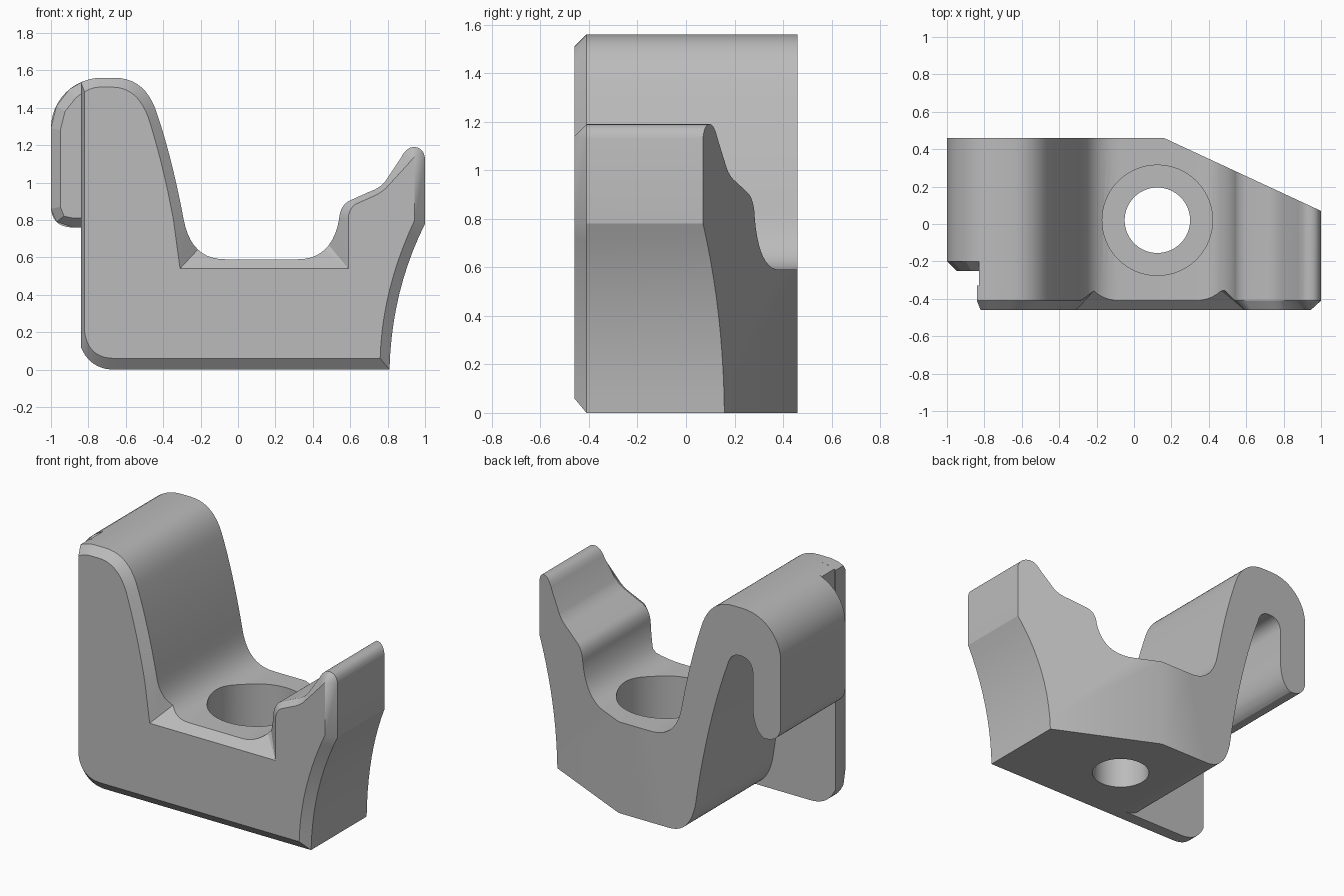
import bpy, bmesh, math
from mathutils import Vector

if "Cube" in bpy.data.objects:
    bpy.data.objects.remove(bpy.data.objects["Cube"])

grey = bpy.data.materials.new("grey_metal")
grey.diffuse_color = (0.5, 0.5, 0.5, 1)
grey.use_nodes = True
grey.node_tree.nodes["Principled BSDF"].inputs["Base Color"].default_value = grey.diffuse_color


def bez(a, b, c, n=10):
    """Quadratic curve through a and c, pulled toward b."""
    a, b, c = Vector(a), Vector(b), Vector(c)
    return [tuple(a * (1 - t) ** 2 + b * 2 * t * (1 - t) + c * t * t)
            for t in (i / n for i in range(n + 1))]


def path(segs):
    return [p for s in segs for p in bez(*s)]


def at(pts, y):
    return [(x, y, z) for x, z in pts]


def loft(name, rings, cut=None):
    """Skin matching rings, cap both ends, optionally slice off one side of a plane."""
    bm = bmesh.new()
    vs = [[bm.verts.new(p) for p in r] for r in rings]
    n = len(rings[0])
    for r, s in zip(vs, vs[1:]):
        for i in range(n):
            j = (i + 1) % n
            bm.faces.new((r[i], r[j], s[j], s[i]))
    bm.faces.new(vs[0])
    bm.faces.new(vs[-1][::-1])
    bmesh.ops.remove_doubles(bm, verts=bm.verts, dist=0.0005)
    bmesh.ops.recalc_face_normals(bm, faces=bm.faces)
    if cut:
        res = bmesh.ops.bisect_plane(bm, geom=bm.verts[:] + bm.edges[:] + bm.faces[:],
                                     plane_co=cut[0], plane_no=cut[1], clear_outer=True)
        edges = [e for e in res["geom_cut"] if isinstance(e, bmesh.types.BMEdge)]
        bmesh.ops.holes_fill(bm, edges=edges, sides=0)
        bmesh.ops.recalc_face_normals(bm, faces=bm.faces)
    me = bpy.data.meshes.new(name)
    bm.to_mesh(me)
    bm.free()
    me.materials.append(grey)
    ob = bpy.data.objects.new(name, me)
    bpy.context.collection.objects.link(ob)
    return ob


def activate(ob):
    bpy.ops.object.select_all(action='DESELECT')
    ob.select_set(True)
    bpy.context.view_layer.objects.active = ob


def subtract(ob, cutter):
    m = ob.modifiers.new("cut", 'BOOLEAN')
    m.operation, m.solver, m.object = 'DIFFERENCE', 'EXACT', cutter
    activate(ob)
    bpy.ops.object.modifier_apply(modifier=m.name)
    bpy.data.objects.remove(cutter)


def cylinder(r, z0, z1):
    bpy.ops.mesh.primitive_cylinder_add(vertices=64, radius=r, depth=z1 - z0,
                                        location=(0.125, 0.02, (z0 + z1) / 2))
    ob = bpy.context.object
    ob.data.materials.append(grey)
    return ob


# Upper outline shared by body and front plate, right foot to arm top
outline = [
    ((.81, 0), (.82, .42), (1, .78)),
    ((1, 1.13), (.99, 1.19), (.94, 1.19)),
    ((.94, 1.19), (.9, 1.19), (.87, 1.13)),
    ((.79, 1.01), (.76, .97), (.7, .95)),
    ((.6, .905), (.545, .88), (.54, .8)),
    ((.54, .8), (.5, .59), (.32, .59)),
    ((-.07, .59), (-.25, .59), (-.29, .8)),
    ((-.29, .8), (-.35, 1.12), (-.43, 1.36)),
    ((-.43, 1.36), (-.49, 1.56), (-.66, 1.56)),
]

# Hook: over the top, round the tip, up the slot and down the arm
crown = [(-.73 + .27 * math.cos(a), 1.29 + .27 * math.sin(a))
         for a in (math.pi / 2 * (1 + i / 12) for i in range(13))]
tip = path([((-1, .86), (-.99, .76), (-.88, .76)), ((-.88, .76), (-.8, .8), (-.8, .96))])
slot = path([((-.8, 1.17), (-.79, 1.25), (-.71, 1.25)),
             ((-.71, 1.25), (-.64, 1.25), (-.62, 1.17)),
             ((-.62, 1.17), (-.47, .75), (-.39, .2)),
             ((-.39, .2), (-.35, 0), (-.2, 0))])
profile = path(outline) + crown + tip + slot
body = loft("hook_body", [at(profile, -.33), at(profile, .46)],
            cut=((.16, .46, 0), (.39, .84, 0)))

# Shorten the hook lip, then bore the stepped bolt hole
bpy.ops.mesh.primitive_cube_add(size=1, location=(-1.33, -.7, 1))
bpy.context.object.dimensions = (1, 1, 3)
bpy.ops.object.transform_apply(location=False, rotation=False, scale=True)
bpy.context.object.data.materials.append(grey)
subtract(body, bpy.context.object)
subtract(body, cylinder(.295, .25, 2))
subtract(body, cylinder(.175, -.5, 1))

# Bevelled front end of the hook lip
lip = [(-.82, 1.545), (-.9, 1.5), (-.97, 1.41), (-1, 1.29), (-1, .86), (-.97, .79), (-.88, .76), (-.82, .76)]
lip_in = [(-.82, 1.49), (-.87, 1.45), (-.925, 1.38), (-.95, 1.28), (-.95, .87), (-.93, .82), (-.88, .81), (-.82, .81)]
nose = loft("hook_lip_bevel", [at(lip_in, -.25), at(lip, -.2)])

# Front plate: outline closed along the left edge, with a bevelled face
outer = outline + [((-.73, 1.56), (-.79, 1.56), (-.84, 1.535)),
                   ((-.84, .12), (-.79, 0), (-.66, 0))]
inner = [
    ((.76, .06), (.77, .43), (.945, .8)),
    ((.945, 1.14),) * 3,
    ((.945, 1.14), (.93, 1.125), (.91, 1.1)),
    ((.8, .98), (.775, .95), (.72, .925)),
    ((.63, .885), (.59, .86), (.59, .8)),
    ((.59, .54),) * 3,
    ((-.31, .54),) * 3,
    ((-.345, .8), (-.40, 1.1), (-.48, 1.35)),
    ((-.48, 1.35), (-.54, 1.51), (-.67, 1.51)),
    ((-.74, 1.51), (-.78, 1.51), (-.82, 1.485)),
    ((-.82, .2), (-.80, .06), (-.66, .06)),
]
# The bevel runs deeper where the saddle fillets meet its straight planes
middle = []
for k, seg in enumerate(outer):
    for x, z in bez(*seg):
        d = .05
        if k == 5:
            d = min(z - .54, .59 - x)
        elif k == 6:
            d = min(z - .54, x + .305 + .135 * (z - .54))
        middle.append((x, -.46 + d, z))
plate = loft("front_plate", [at(path(inner), -.46), middle, at(path(outer), -.33)])

for ob in (body, plate):
    activate(ob)
    bpy.ops.object.shade_smooth_by_angle(angle=math.radians(25))
